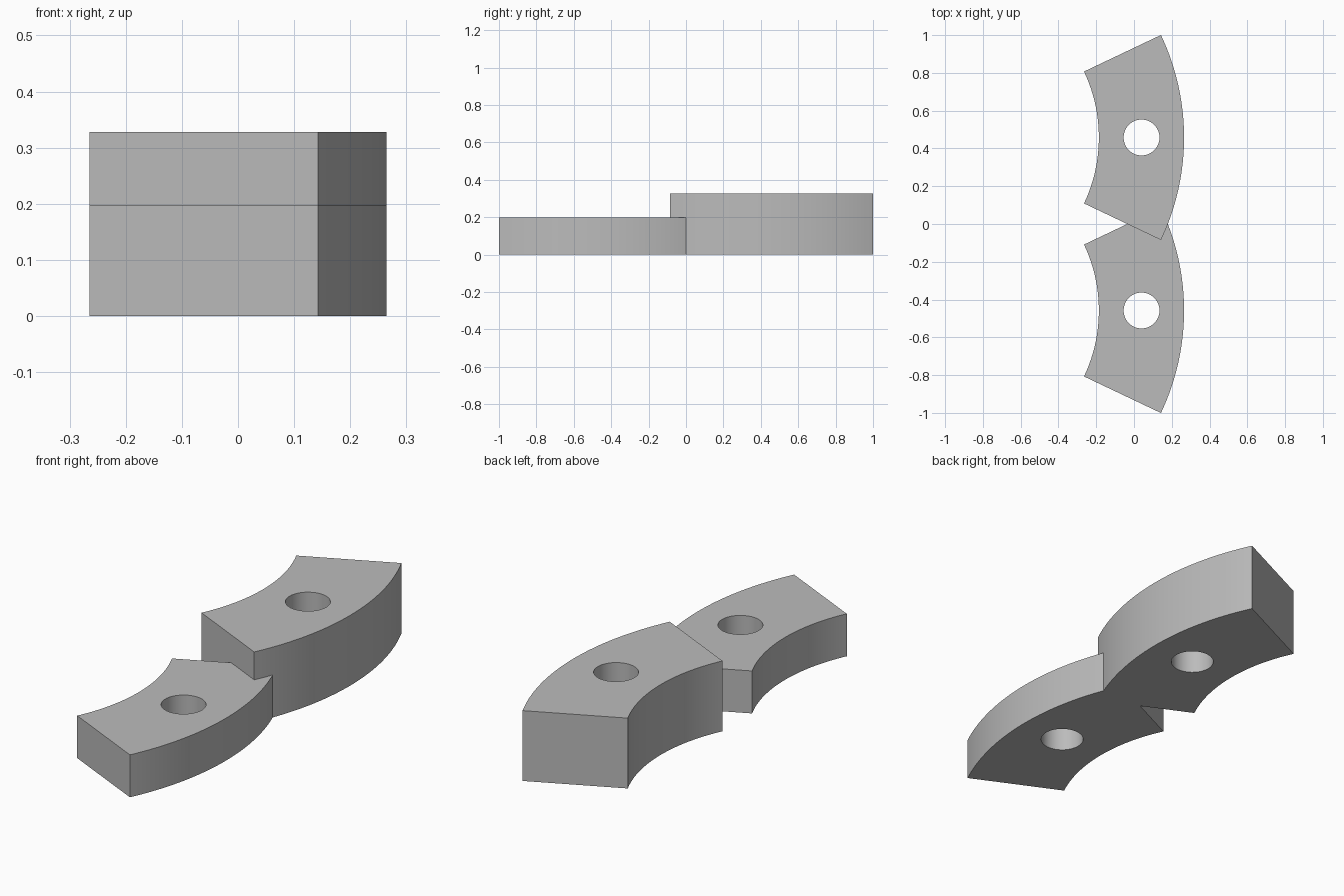
import bpy, bmesh, math

if "Cube" in bpy.data.objects:
    bpy.data.objects.remove(bpy.data.objects["Cube"])

R_OUT, R_IN, HALF = 1.265, 0.814, math.radians(25.4)
ARC_X, OFFSET = -1.0, 0.458
HOLE_X, HOLE_R = 0.04, 0.095

grey = bpy.data.materials.new("plain grey")
grey.diffuse_color = (0.5, 0.5, 0.5, 1)
grey.use_nodes = True
grey.node_tree.nodes["Principled BSDF"].inputs["Base Color"].default_value = grey.diffuse_color


def arc(cx, cy, r, a0, a1, n):
    return [(cx + r * math.cos(a0 + (a1 - a0) * i / n),
             cy + r * math.sin(a0 + (a1 - a0) * i / n)) for i in range(n + 1)]


def segment(name, cy, height):
    """Curved block with a round through-hole, standing on the ground."""
    bm = bmesh.new()
    outline = (arc(ARC_X, cy, R_OUT, -HALF, HALF, 32)
               + arc(ARC_X, cy, R_IN, HALF, -HALF, 32))
    hole = arc(HOLE_X, cy, HOLE_R, 0, math.tau, 48)[:-1]
    edges = []
    for loop in (outline, hole):
        vs = [bm.verts.new((x, y, 0)) for x, y in loop]
        edges += [bm.edges.new((vs[i - 1], vs[i])) for i in range(len(vs))]
    bmesh.ops.triangle_fill(bm, edges=edges, use_beauty=True, use_dissolve=False)
    res = bmesh.ops.extrude_face_region(bm, geom=bm.faces[:], use_keep_orig=True)
    top = [g for g in res["geom"] if isinstance(g, bmesh.types.BMVert)]
    bmesh.ops.translate(bm, verts=top, vec=(0, 0, height))
    bmesh.ops.recalc_face_normals(bm, faces=bm.faces[:])
    mesh = bpy.data.meshes.new(name)
    bm.to_mesh(mesh)
    bm.free()
    mesh.materials.append(grey)
    ob = bpy.data.objects.new(name, mesh)
    bpy.context.collection.objects.link(ob)
    return ob


# Tall rear block and low front block, fused where their corners overlap
body = segment("stepped_curved_block", OFFSET, 0.328)
low = segment("low_block", -OFFSET, 0.198)
bpy.context.view_layer.objects.active = body
body.select_set(True)
union = body.modifiers.new("fuse", "BOOLEAN")
union.operation, union.solver, union.object = "UNION", "EXACT", low
bpy.ops.object.modifier_apply(modifier=union.name)
bpy.data.objects.remove(low)
bpy.ops.object.shade_smooth_by_angle(angle=math.radians(30))
